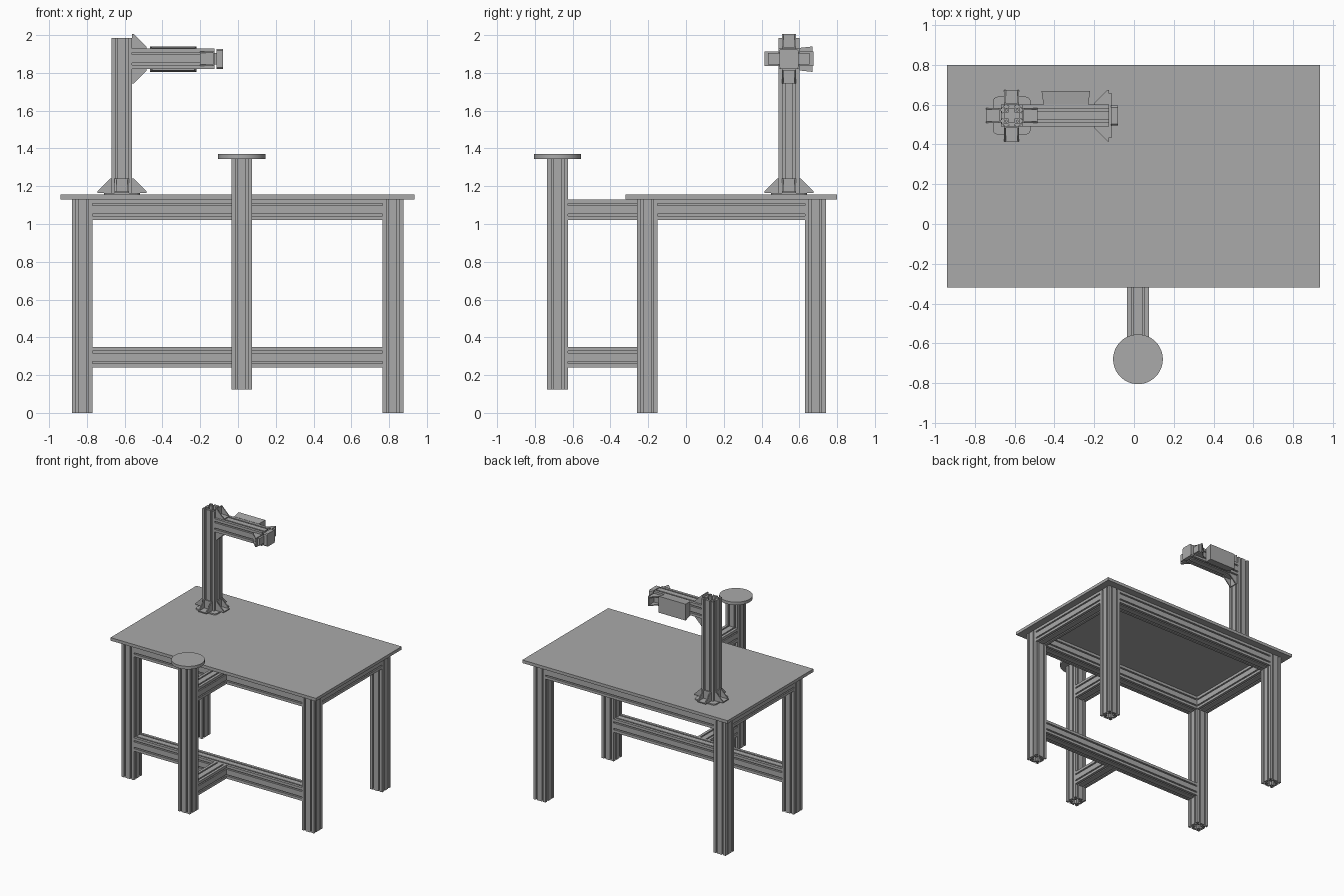
import bpy, bmesh, math
from mathutils import Matrix, Vector

if "Cube" in bpy.data.objects:
    bpy.data.objects.remove(bpy.data.objects["Cube"])

grey = bpy.data.materials.new("aluminium grey")
grey.use_nodes = True
grey.diffuse_color = (0.4, 0.4, 0.4, 1)
grey.node_tree.nodes["Principled BSDF"].inputs["Base Color"].default_value = (0.4, 0.4, 0.4, 1)

SIZE = 0.11          # side of the slotted beam
H = SIZE / 2


def finish(name, bm):
    bmesh.ops.recalc_face_normals(bm, faces=bm.faces[:])
    me = bpy.data.meshes.new(name)
    bm.to_mesh(me)
    bm.free()
    me.materials.append(grey)
    ob = bpy.data.objects.new(name, me)
    bpy.context.collection.objects.link(ob)
    return ob


def add_box(bm, lo, hi):
    lo, hi = Vector(lo), Vector(hi)
    verts = bmesh.ops.create_cube(bm, size=1)["verts"]
    for v in verts:
        v.co = (lo + hi) / 2 + v.co * (hi - lo)
    return verts


def box(name, lo, hi):
    bm = bmesh.new()
    add_box(bm, lo, hi)
    return finish(name, bm)


def add_loop(bm, pts):
    vs = [bm.verts.new((x, y, 0)) for x, y in pts]
    return [bm.edges.new((a, b)) for a, b in zip(vs, vs[1:] + vs[:1])]


def quarter_turns(pts):
    out = []
    for k in range(4):
        c, s = [(1, 0), (0, 1), (-1, 0), (0, -1)][k]
        out += [(c * x - s * y, s * x + c * y) for x, y in pts]
    return out


# Beam section in eightieths of its width: two T-slots on each side
SLOT = [(-4, 0), (-4, 4.5), (-10, 4.5), (-10, 6), (-5, 12),
        (5, 12), (10, 6), (10, 4.5), (4, 4.5), (4, 0)]
SIDE = [(-40, -40)] + [(c + x, y - 40) for c in (-20, 20) for x, y in SLOT]
CORE = [(-11, -26), (11, -26), (11, -11)]


def beam(name, start, end):
    start, end = Vector(start), Vector(end)
    bm = bmesh.new()
    edges = add_loop(bm, quarter_turns(SIDE)) + add_loop(bm, quarter_turns(CORE))
    for cx in (-20, 20):
        for cy in (-20, 20):
            edges += add_loop(bm, [(cx + 3.5 * math.cos(a * math.pi / 4),
                                    cy + 3.5 * math.sin(a * math.pi / 4)) for a in range(8)])
    bmesh.ops.triangle_fill(bm, edges=edges, use_beauty=True, use_dissolve=False)
    bmesh.ops.scale(bm, vec=(SIZE / 80, SIZE / 80, 1), verts=bm.verts[:])
    ext = bmesh.ops.extrude_face_region(bm, geom=bm.faces[:], use_keep_orig=True)["geom"]
    tops = [g for g in ext if isinstance(g, bmesh.types.BMVert)]
    bmesh.ops.translate(bm, vec=(0, 0, (end - start).length), verts=tops)
    turn = Vector((0, 0, 1)).rotation_difference(end - start).to_matrix().to_4x4()
    bmesh.ops.transform(bm, matrix=Matrix.Translation(start) @ turn, verts=bm.verts[:])
    return finish(name, bm)


def bracket(name, corner, out, up):
    """Corner bracket: two plates joined by a triangular cheek on each side."""
    out, up = Vector(out), Vector(up)
    across = out.cross(up)
    L, t, w = 0.075, 0.008, 0.0375
    bm = bmesh.new()
    add_box(bm, (0, 0, -w), (L, t, w))
    add_box(bm, (0, 0, -w), (t, L, w))
    for z in (-w, w - t):
        vs = [bm.verts.new((x, y, z)) for x, y in ((0, 0), (L, 0), (L, t), (t, L), (0, L))]
        ext = bmesh.ops.extrude_face_region(bm, geom=[bm.faces.new(vs)], use_keep_orig=True)["geom"]
        bmesh.ops.translate(bm, vec=(0, 0, t), verts=[g for g in ext if isinstance(g, bmesh.types.BMVert)])
    m = Matrix((out, up, across)).transposed().to_4x4()
    bmesh.ops.transform(bm, matrix=Matrix.Translation(corner) @ m, verts=bm.verts[:])
    return finish(name, bm)


# Table
XL, XR, YF, YB = -0.825, 0.82, -0.205, 0.685
TOP, RAIL, LOW = 1.13, 1.075, 0.295
box("table_top", (-0.94, -0.32, TOP), (0.935, 0.80, 1.155))
for side, x in (("right", XL), ("left", XR)):
    for end, y in (("front", YF), ("back", YB)):
        beam(f"{end}_{side}_leg", (x, y, 0), (x, y, TOP))
    beam(f"{side}_top_rail", (x, YF + H, RAIL), (x, YB - H, RAIL))
for name, y, z in (("front_top_rail", YF, RAIL), ("back_top_rail", YB, RAIL), ("front_low_rail", YF, LOW)):
    beam(name, (XL + H, y, z), (XR - H, y, z))

# Front post with round pad and its two arms
PX, PY = 0.02, -0.68
beam("front_post", (PX, PY, 0.125), (PX, PY, 1.345))
for name, z in (("upper_post_arm", RAIL), ("lower_post_arm", LOW)):
    beam(name, (PX, PY + H, z), (PX, YF - H, z))
bm = bmesh.new()
bmesh.ops.create_cone(bm, cap_ends=True, segments=64, radius1=0.125, radius2=0.125, depth=0.025,
                      matrix=Matrix.Translation((PX, PY, 1.3575)))
pad = finish("round_pad", bm)
bpy.context.view_layer.objects.active = pad
pad.select_set(True)
bpy.ops.object.shade_smooth_by_angle()

# Mast on a rounded base plate with four brackets
MX, MY, BASE = -0.615, 0.545, 1.165
bm = bmesh.new()
verts = add_box(bm, (MX - 0.095, MY - 0.095, 1.155), (MX + 0.095, MY + 0.095, BASE))
uprights = [e for e in bm.edges if abs(e.verts[0].co.z - e.verts[1].co.z) > 0.001]
bmesh.ops.bevel(bm, geom=uprights, offset=0.025, segments=4, profile=0.5, affect="EDGES")
finish("mast_base_plate", bm)
beam("mast", (MX, MY, BASE), (MX, MY, 1.985))
for name, d in (("right", (-1, 0, 0)), ("left", (1, 0, 0)), ("front", (0, -1, 0)), ("back", (0, 1, 0))):
    bracket(f"mast_{name}_bracket", Vector((MX, MY, BASE)) + Vector(d) * H, d, (0, 0, 1))

# Arm with brackets at both ends
AZ, TIP = 1.875, -0.125
beam("arm", (MX + H, MY, AZ), (TIP, MY, AZ))
for name, s in (("upper", 1), ("lower", -1)):
    bracket(f"arm_{name}_bracket", (MX + H, MY, AZ + s * H), (1, 0, 0), (0, 0, s))
for name, s in (("front", -1), ("back", 1)):
    bracket(f"tip_{name}_bracket", (TIP, MY + s * H, AZ), (-1, 0, 0), (0, s, 0))
box("tip_plate", (TIP, MY - 0.11, AZ - 0.03), (-0.11, MY + 0.11, AZ + 0.03))

# Chamfered tip block
bm = bmesh.new()
add_box(bm, (-0.115, MY - 0.05, AZ - 0.054), (-0.08, MY + 0.05, AZ + 0.052))
along = [e for e in bm.edges if abs(e.verts[0].co.x - e.verts[1].co.x) > 0.001]
bmesh.ops.bevel(bm, geom=along, offset=0.008, segments=1, affect="EDGES")
finish("tip_block", bm)

# Control box behind the arm, slightly wider at its outer face
bm = bmesh.new()
for v in add_box(bm, (-0.465, MY + H, 1.805), (-0.22, 0.67, 1.94)):
    if v.co.y < 0.65:
        v.co.x += 0.01 if v.co.x < -0.34 else -0.01
        v.co.z += 0.008 if v.co.z < AZ else -0.008
finish("control_box", bm)
